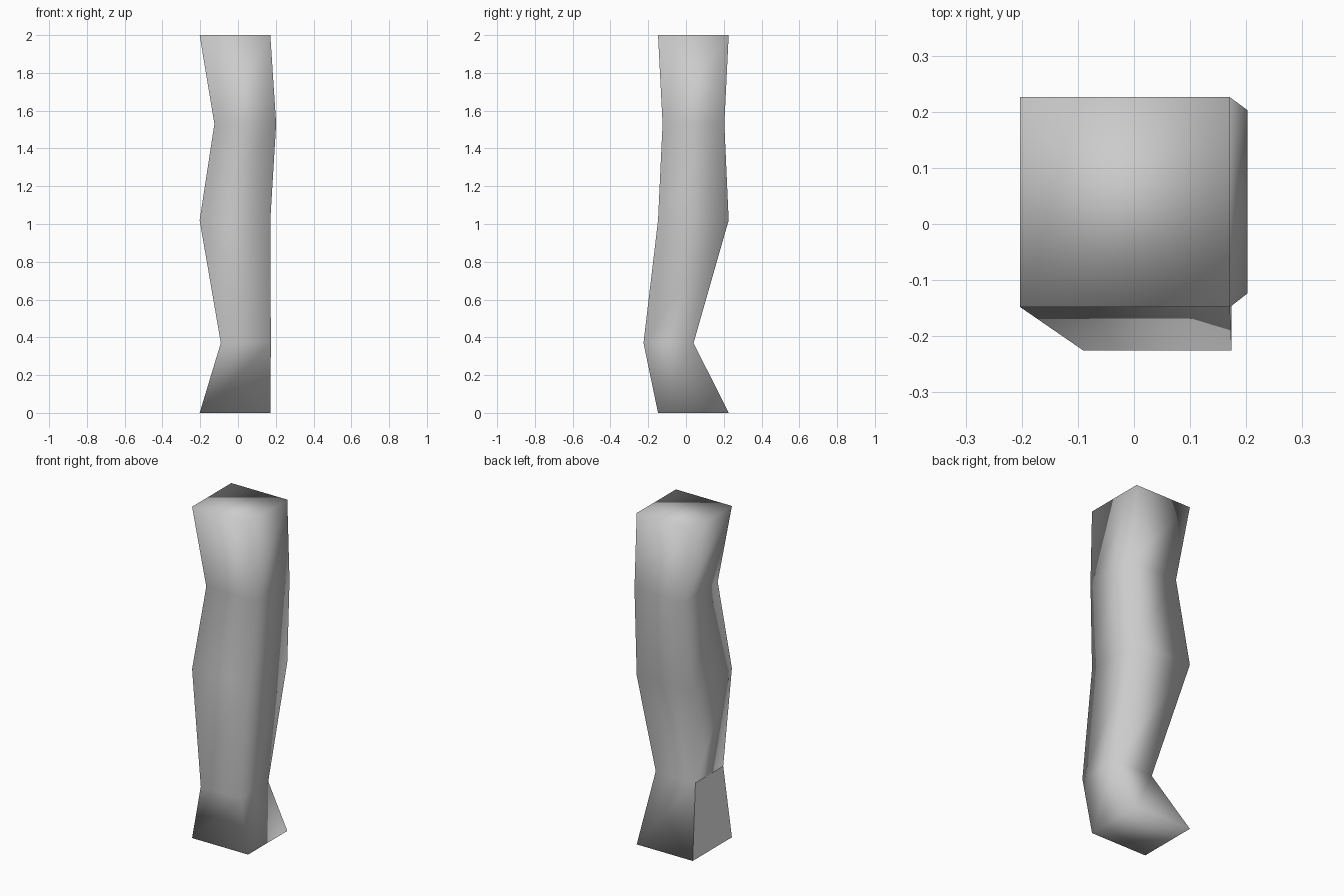
import bpy, bmesh

if "Cube" in bpy.data.objects:
    bpy.data.objects.remove(bpy.data.objects["Cube"])

# Square cross-sections of the bent post: (x min, y min, side, height)
SECTIONS = [
    (-0.203, -0.148, 0.374, 0.0),
    (-0.091, -0.225, 0.265, 0.37),
    (-0.203, -0.148, 0.374, 1.02),
    (-0.125, -0.124, 0.327, 1.53),
    (-0.203, -0.148, 0.374, 2.0),
]


def add_ring(bm, x, y, s, z):
    corners = [(x, y), (x + s, y), (x + s, y + s), (x, y + s)]
    return [bm.verts.new((cx, cy, z)) for cx, cy in corners]


bm = bmesh.new()
rings = [add_ring(bm, *sec) for sec in SECTIONS]

# End caps
bm.faces.new(reversed(rings[0]))
bm.faces.new(rings[-1])

# Side walls, all smooth shaded except the lowest left panel
walls = []
for low, high in zip(rings, rings[1:]):
    for i in range(4):
        j = (i + 1) % 4
        walls.append(bm.faces.new((low[i], low[j], high[j], high[i])))
for f in bm.faces:
    f.smooth = True
walls[3].smooth = False

mesh = bpy.data.meshes.new("bent_post")
bm.to_mesh(mesh)
bm.free()
post = bpy.data.objects.new("bent_post", mesh)
bpy.context.collection.objects.link(post)
